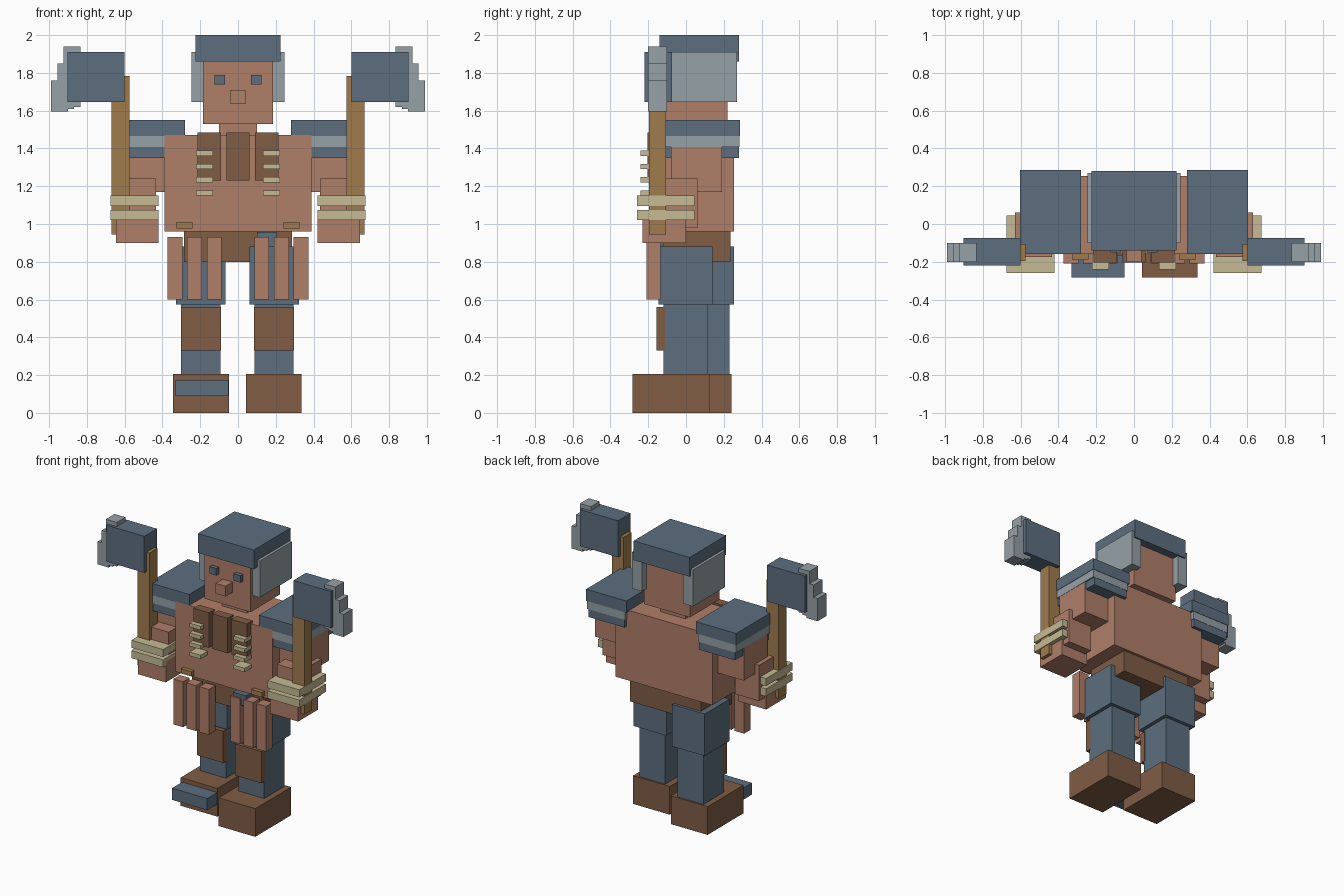
import bpy
import bmesh
from mathutils import Vector

cube = bpy.data.objects.get("Cube")
if cube:
    bpy.data.objects.remove(cube, do_unlink=True)


def material(name, rgb):
    m = bpy.data.materials.new(name)
    m.use_nodes = True
    m.diffuse_color = (*rgb, 1)
    m.node_tree.nodes["Principled BSDF"].inputs["Base Color"].default_value = (*rgb, 1)
    return m


STEEL = material("slate_blue", (0.109, 0.156, 0.212))
SKIN = material("clay_skin", (0.434, 0.209, 0.141))
LEATHER = material("brown_leather", (0.216, 0.109, 0.060))
WOOD = material("golden_wood", (0.352, 0.202, 0.076))
BONE = material("cream_bone", (0.565, 0.497, 0.305))
SILVER = material("pale_silver", (0.305, 0.356, 0.386))


def box(name, mat, x, y, z):
    """Flat-sided block spanning the given (min, max) ranges."""
    bm = bmesh.new()
    bmesh.ops.create_cube(bm, size=1)
    lo, hi = Vector((x[0], y[0], z[0])), Vector((x[1], y[1], z[1]))
    bmesh.ops.scale(bm, vec=hi - lo, verts=bm.verts)
    bmesh.ops.translate(bm, vec=(lo + hi) / 2, verts=bm.verts)
    mesh = bpy.data.meshes.new(name)
    bm.to_mesh(mesh)
    bm.free()
    mesh.materials.append(mat)
    obj = bpy.data.objects.new(name, mesh)
    bpy.context.collection.objects.link(obj)
    return obj


def pair(name, mat, x, y, z):
    """The same block on the left (+x) and mirrored on the right."""
    box("left_" + name, mat, x, y, z)
    box("right_" + name, mat, (-x[1], -x[0]), y, z)


# Head and helmet
box("head", SKIN, (-0.185, 0.185), (-0.12, 0.22), (1.53, 1.9))
box("neck", SKIN, (-0.10, 0.10), (-0.04, 0.15), (1.44, 1.55))
box("nose", SKIN, (-0.04, 0.04), (-0.20, -0.10), (1.635, 1.71))
pair("eye", STEEL, (0.07, 0.125), (-0.15, -0.10), (1.74, 1.79))
box("helmet", STEEL, (-0.225, 0.225), (-0.14, 0.28), (1.86, 2.0))
pair("helmet_cheek", SILVER, (0.165, 0.245), (-0.10, 0.27), (1.645, 1.91))

# Torso, chest straps and bone ribs
box("torso", SKIN, (-0.39, 0.39), (-0.16, 0.255), (0.96, 1.47))
box("hips", LEATHER, (-0.285, 0.285), (-0.12, 0.235), (0.80, 0.97))
box("middle_chest_strap", LEATHER, (-0.06, 0.06), (-0.205, -0.14), (1.23, 1.485))
pair("chest_strap", LEATHER, (0.09, 0.215), (-0.205, -0.14), (1.23, 1.485))
for i in range(4):
    z = 1.15 + i * 0.07
    pair(f"rib_{i + 1}", BONE, (0.132, 0.222), (-0.24, -0.15), (z, z + 0.028))
pair("buckle", WOOD, (0.24, 0.325), (-0.19, -0.14), (0.975, 1.01))
box("belt_pouch", STEEL, (0.10, 0.205), (-0.20, -0.11), (0.88, 0.958))

# Hanging skirt strips
for i in range(3):
    x = 0.087 + i * 0.104
    pair(f"skirt_strip_{i + 1}", SKIN, (x, x + 0.078), (-0.21, -0.135), (0.60, 0.93))

# Shoulder pads
pair("shoulder_top", STEEL, (0.28, 0.603), (-0.16, 0.285), (1.465, 1.55))
pair("shoulder_band", SILVER, (0.295, 0.60), (-0.158, 0.282), (1.407, 1.467))
pair("shoulder_rim", STEEL, (0.30, 0.59), (-0.155, 0.28), (1.35, 1.41))

# Arms, fists and bracelets
pair("upper_arm", SKIN, (0.37, 0.598), (-0.08, 0.19), (1.17, 1.44))
pair("forearm", SKIN, (0.435, 0.63), (-0.175, 0.06), (0.98, 1.24))
pair("fist", SKIN, (0.42, 0.645), (-0.23, 0.0), (0.90, 1.05))
for i in range(2):
    z = 1.02 + i * 0.075
    pair(f"bracelet_{i + 1}", BONE, (0.42, 0.675), (-0.26, 0.045), (z, z + 0.055))

# Axes with stepped blades
pair("axe_handle", WOOD, (0.575, 0.67), (-0.195, -0.105), (0.945, 1.785))
pair("axe_head", STEEL, (0.60, 0.903), (-0.22, -0.075), (1.645, 1.91))
for i, (low, high) in enumerate([(1.62, 1.94), (1.61, 1.85), (1.595, 1.76)]):
    x = 0.835 + i * 0.033
    pair(f"axe_blade_{i + 1}", SILVER, (x, x + 0.088), (-0.20, -0.10), (low, high))


# Legs in mid stride: the left is forward, the right is set back
def leg(side, sign, step, nudge):
    def part(name, mat, x, y, z):
        xs = sorted(sign * (v + nudge) for v in x)
        box(f"{side}_{name}", mat, xs, [v + step for v in y], z)

    part("thigh", STEEL, (0.06, 0.323), (-0.145, 0.14), (0.575, 0.88))
    part("shin", STEEL, (0.087, 0.295), (-0.12, 0.115), (0.19, 0.58))
    part("shin_guard", LEATHER, (0.085, 0.297), (-0.155, -0.11), (0.33, 0.56))
    part("boot", LEATHER, (0.042, 0.337), (-0.283, 0.127), (0, 0.205))


leg("left", 1, 0, 0)
leg("right", -1, 0.115, 0.006)
box("right_toe_plate", STEEL, (-0.332, -0.05), (-0.283, -0.15), (0.09, 0.175))
